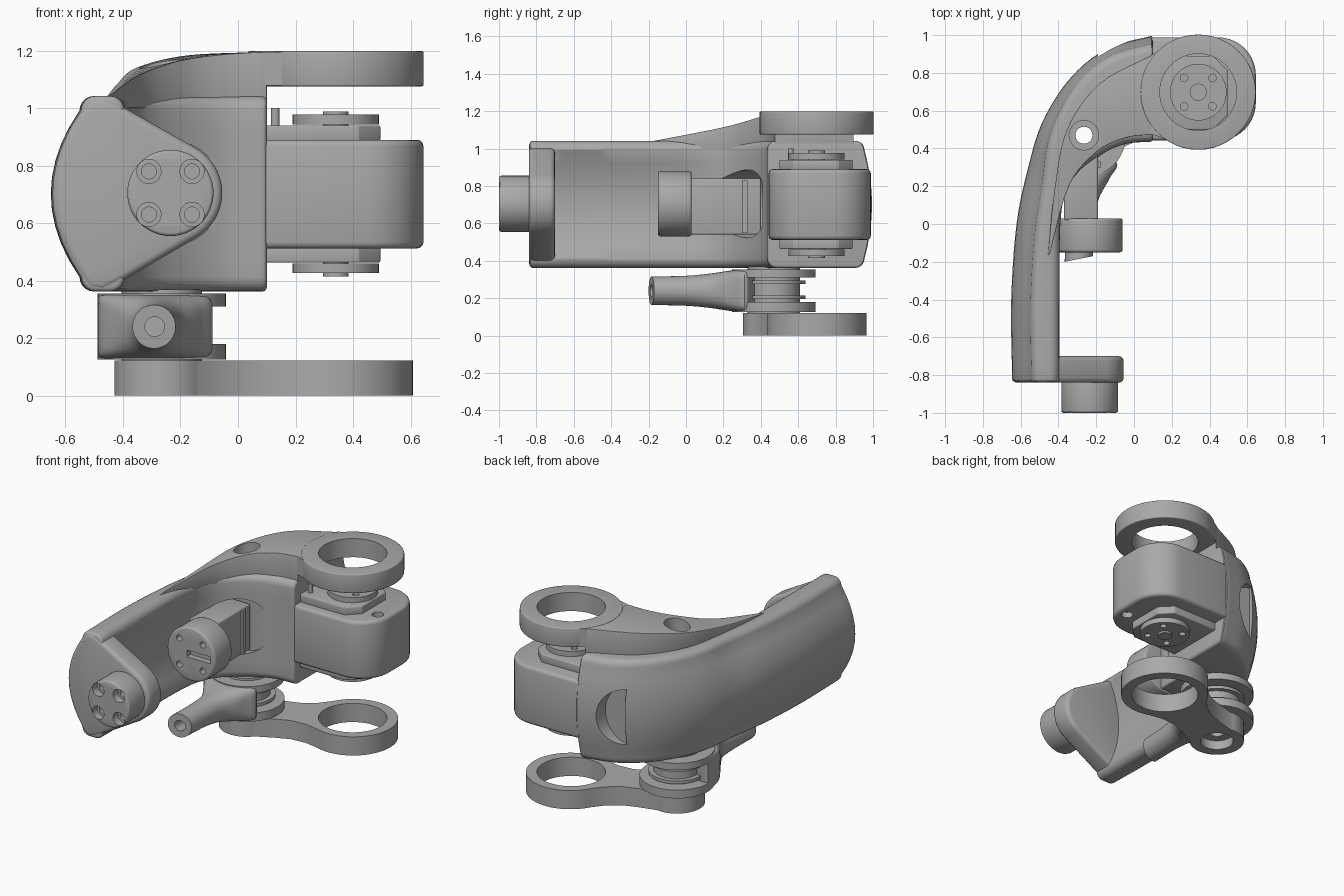
import bpy, bmesh, math
from mathutils import Vector

cube = bpy.data.objects.get("Cube")
if cube:
    bpy.data.objects.remove(cube, do_unlink=True)

gray = bpy.data.materials.new("plain gray")
gray.use_nodes = True
gray.diffuse_color = (0.4, 0.4, 0.4, 1)
gray.node_tree.nodes["Principled BSDF"].inputs["Base Color"].default_value = (0.4, 0.4, 0.4, 1)

cutters = []


def loft(name, rings):
    """Skin equal-length rings of points and cap both ends."""
    bm = bmesh.new()
    rows = [[bm.verts.new(p) for p in ring] for ring in rings]
    n = len(rows[0])
    for a, b in zip(rows, rows[1:]):
        for i in range(n):
            j = (i + 1) % n
            bm.faces.new((a[i], a[j], b[j], b[i]))
    bm.faces.new(rows[0])
    bm.faces.new(rows[-1])
    bmesh.ops.recalc_face_normals(bm, faces=bm.faces)
    mesh = bpy.data.meshes.new(name)
    bm.to_mesh(mesh)
    bm.free()
    ob = bpy.data.objects.new(name, mesh)
    bpy.context.collection.objects.link(ob)
    mesh.materials.append(gray)
    return ob


def prism(name, outline, lo, hi, axis="z"):
    place = (lambda a, b, h: (a, b, h)) if axis == "z" else (lambda a, b, h: (a, h, b))
    return loft(name, [[place(a, b, h) for a, b in outline] for h in (lo, hi)])


def arc(a, b, r, start=0, end=360, n=48):
    steps = n if end - start == 360 else n + 1
    return [(a + r * math.cos(math.radians(start + (end - start) * i / n)),
             b + r * math.sin(math.radians(start + (end - start) * i / n))) for i in range(steps)]


def disc(name, a, b, r, lo, hi, axis="z"):
    return prism(name, arc(a, b, r), lo, hi, axis)


def rect(x0, x1, y0, y1):
    return [(x0, y0), (x1, y0), (x1, y1), (x0, y1)]


def cutter(ob):
    ob.hide_render = True
    cutters.append(ob)
    return ob


def finish(ob, bevel=0, cuts=()):
    """Bevel, cut, bake the modifiers and smooth by angle."""
    if bevel:
        m = ob.modifiers.new("bevel", "BEVEL")
        m.width, m.segments, m.angle_limit = bevel, 3, math.radians(35)
    for c in cuts:
        m = ob.modifiers.new("cut", "BOOLEAN")
        m.operation, m.solver, m.object = "DIFFERENCE", "EXACT", c
    bpy.context.view_layer.update()
    dg = bpy.context.evaluated_depsgraph_get()
    mesh = bpy.data.meshes.new_from_object(ob.evaluated_get(dg))
    ob.modifiers.clear()
    ob.data = mesh
    bpy.ops.object.select_all(action="DESELECT")
    ob.select_set(True)
    bpy.context.view_layer.objects.active = ob
    bpy.ops.object.shade_smooth_by_angle(angle=math.radians(32))
    return ob


def smooth(rows, n=5):
    """Catmull-Rom interpolation through rows of numbers."""
    rows = [Vector(r) for r in rows]
    ext = [rows[0] * 2 - rows[1]] + rows + [rows[-1] * 2 - rows[-2]]
    out = []
    for p, q, r, s in zip(ext, ext[1:], ext[2:], ext[3:]):
        for i in range(n):
            t = i / n
            out.append(0.5 * (2 * q + (r - p) * t + (2 * p - 5 * q + 4 * r - s) * t * t
                              + (3 * q - p - 3 * r + s) * t ** 3))
    return out + [rows[-1]]


PX, PY = -0.265, 0.47     # pivot axis
MX, MY = 0.34, 0.698      # motor axis
HX, HZ = -0.235, 0.705    # hub axis
bore = cutter(disc("pivot_bore", PX, PY, 0.045, -0.1, 1.4))
motor_bore = cutter(disc("motor_bore", MX, MY, 0.203, -0.1, 1.4))
counterbore = cutter(disc("upper_counterbore", PX, PY, 0.078, 0.9, 1.4))

# Curved main shell: outer xy, inner xy, outer bulge, inner hollow
path = [(-0.645, -0.835, -0.395, -0.835, 0.1, 0.07),
        (-0.65, -0.4, -0.395, -0.4, 0.1, 0.07),
        (-0.622, 0, -0.39, 0, 0.1, 0.05),
        (-0.565, 0.28, -0.36, 0.17, 0.09, 0.01),
        (-0.485, 0.54, -0.29, 0.28, 0.07, 0),
        (-0.335, 0.775, -0.17, 0.37, 0.05, 0),
        (-0.14, 0.93, -0.04, 0.425, 0.04, 0),
        (0.1, 0.998, 0.1, 0.435, 0.04, 0)]
H, R = 0.34, 0.05


def section(w, bulge, hollow):
    top = [(bulge * t * t, t * (H - R)) for t in (0, 0.2, 0.4, 0.6, 0.8)]
    top += arc(bulge + R, H - R, R, 180, 90, 5)
    top += arc(w - R, H - R, R, 90, 0, 5)
    top += [(w - hollow * (1 - t * t), t * (H - R)) for t in (0.75, 0.5, 0.25, 0)]
    return top + [(u, -z) for u, z in reversed(top[1:-1])]


rings = []
for ox, oy, ix, iy, bulge, hollow in smooth(path):
    o, d = Vector((ox, oy)), Vector((ix - ox, iy - oy))
    w = d.length
    d.normalize()
    rings.append([(*(o + d * u), 0.702 + z) for u, z in section(w, bulge, hollow)])
pocket = cutter(disc("servo_pocket", HX, HZ, 0.182, 0.03, 0.41, "y"))
finger = cutter(prism("back_recess_cutter",
                      [(x * 0.9 - 0.19, z) for x, z in arc(0, 0.69, 0.18, -90, 90)], 0.87, 1.2, "y"))
finish(loft("main_shell", rings), 0.015, [bore, counterbore, pocket, finger])

# Front flange and its hub
side = [(-0.42, 1.015), (-0.47, 1.04), (-0.52, 1.035)]
outline = arc(HX, HZ, 0.18, -58, 58, 24) + side
outline += [(-0.645 + 0.1 * t * t, 0.702 + 0.29 * t) for t in (1, 0.75, 0.5, 0.25, 0, -0.25, -0.5, -0.75, -1)]
outline += [(x, 1.404 - z) for x, z in reversed(side)]
finish(prism("front_flange", outline, -0.84, -0.7, "y"), 0.025)


def screw_holes(name, a, b, spread, r, lo, hi, axis):
    return [cutter(disc(name, a + sx * spread, b + sz * spread, r, lo, hi, axis))
            for sx in (-1, 1) for sz in (-1, 1)]


holes = screw_holes("front_screw_hole", HX, HZ, 0.075, 0.042, -1.1, -0.95, "y")
holes += screw_holes("front_screw_bore", HX, HZ, 0.075, 0.026, -1.1, -0.88, "y")
finish(disc("front_hub", HX, HZ, 0.15, -1, -0.8, "y"), 0.012, holes)

# Inner servo and hub
holes = screw_holes("servo_screw_hole", HX, HZ, 0.085, 0.02, -0.3, -0.1, "y")
slot = cutter(prism("servo_slot", rect(HX - 0.03, HX + 0.14, HZ - 0.022, HZ + 0.022), -0.3, -0.11, "y"))
finish(disc("servo_hub", HX, HZ, 0.175, -0.15, 0.03, "y"), 0.015, holes + [slot])
finish(prism("servo_body", rect(-0.37, -0.19, 0.54, 0.84), 0.02, 0.4, "y"), 0.01)
finish(prism("servo_rim", rect(-0.37, -0.175, 0.55, 0.83), 0.3, 0.33, "y"))

# Motor block with rounded far end, output plates on both sides
block = [(0.08, 0.442)] + arc(0.445, 0.642, 0.2, -90, 0, 10) + arc(0.445, 0.788, 0.2, 0, 90, 10) + [(0.08, 0.988)]
screw = cutter(disc("block_screw_hole", 0.575, 0.62, 0.035, 0.85, 1.0))
screw_below = cutter(disc("lower_block_screw_hole", 0.575, 0.62, 0.035, 0.4, 0.55))
finish(prism("motor_block", block, 0.512, 0.89), 0.022, [screw, screw_below])
plate = [(0.08, 0.5), (0.42, 0.5), (0.495, 0.575), (0.495, 0.815), (0.42, 0.89), (0.08, 0.89)]
for word, face, s in (("upper", 0.885, 1), ("lower", 0.518, -1)):
    finish(prism(word + "_motor_plate", plate, face, face + s * 0.055), 0.006)
    holes = screw_holes(word + "_horn_hole", MX, MY, 0.075, 0.02, face + s * 0.07, face + s * 0.2, "z")
    finish(disc(word + "_motor_horn", MX, MY, 0.15, face + s * 0.058, face + s * 0.092), 0, holes)
    finish(disc(word + "_motor_shaft", MX, MY, 0.045, face + s * 0.03, face + s * 0.104))
finish(disc("motor_peg", 0.13, 0.56, 0.015, 0.9, 1.0))

# Upper arm sweeping out of the shell: outer xy, inner xy, outer and inner top z
sweep = smooth([(-0.457, -0.18, -0.452, -0.18, 1.04, 1.04),
                (-0.42, 0.185, -0.345, 0.2, 1.085, 1.115),
                (-0.355, 0.5, -0.2, 0.38, 1.14, 1.165),
                (-0.18, 0.745, -0.05, 0.455, 1.183, 1.187),
                (0.1, 0.897, 0.1, 0.475, 1.196, 1.196)])
rings = [[(a, b, 1.0), (a, b, zo), (c, d, zi), (c, d, 1.0)] for a, b, c, d, zo, zi in sweep]
finish(loft("upper_arm", rings), 0.006, [bore, counterbore])
web = [(0.09, 0.893), (0.16, 0.935), (0.25, 0.985), (0.25, 0.41), (0.16, 0.455), (0.09, 0.475)]
finish(prism("upper_arm_web", web, 1.078, 1.196), 0, [motor_bore])
finish(disc("upper_ring", MX, MY, 0.305, 1.076, 1.198), 0.006, [motor_bore])

# Lower link: ring and pivot end joined by a waisted neck
half = [p for p in arc(0, 0, 0.165, 180, 60, 20)] + [(0.2, 0.13), (0.3, 0.127), (0.4, 0.155)]
half += arc(0.65, 0, 0.265, 130, 0, 24)
local = half + [(u, -v) for u, v in reversed(half[1:-1])]
ang = math.atan2(MY - PY, MX - PX)
ca, sa = math.cos(ang), math.sin(ang)
outline = [(PX + u * ca - v * sa, PY + u * sa + v * ca) for u, v in local]
recess = cutter(disc("lower_counterbore", PX, PY, 0.1, -0.1, 0.06))
finish(prism("lower_link", outline, 0, 0.122), 0, [motor_bore, bore, recess])

# Pulley: two cheeks, a core and two thin rims
for name, r, lo, hi in (("pulley_lower_cheek", 0.223, 0.126, 0.18),
                        ("pulley_upper_cheek", 0.223, 0.31, 0.355),
                        ("pulley_core", 0.14, 0.11, 0.37),
                        ("pulley_lower_rim", 0.17, 0.195, 0.215),
                        ("pulley_upper_rim", 0.17, 0.275, 0.295)):
    finish(disc(name, PX, PY, r, lo, hi), 0, [bore])

# Tapered arm from the pulley to the nozzle: y, x, half width, half height, squareness, tilt
rings = []
for y, x, rx, rz, power, tilt in smooth([(-0.185, -0.292, 0.075, 0.076, 1, 0.2),
                                         (0, -0.285, 0.078, 0.08, 1, 0.1),
                                         (0.13, -0.278, 0.09, 0.092, 0.9, 0),
                                         (0.24, -0.275, 0.145, 0.108, 0.5, 0),
                                         (0.33, -0.285, 0.19, 0.113, 0.25, 0),
                                         (0.4, -0.38, 0.107, 0.113, 0.2, 0),
                                         (0.47, -0.45, 0.038, 0.113, 0.2, 0)]):
    ring = []
    for c, s in arc(0, 0, 1):
        u = math.copysign(abs(c) ** power, c) * rx
        ring.append((x + u, y + tilt * u, 0.24 + math.copysign(abs(s) ** power, s) * rz))
    rings.append(ring)
tip = cutter(disc("nozzle_hole", -0.29, 0.24, 0.034, -0.3, -0.05, "y"))
finish(loft("nozzle_arm", rings), 0, [tip])

for c in cutters:
    bpy.data.objects.remove(c, do_unlink=True)
